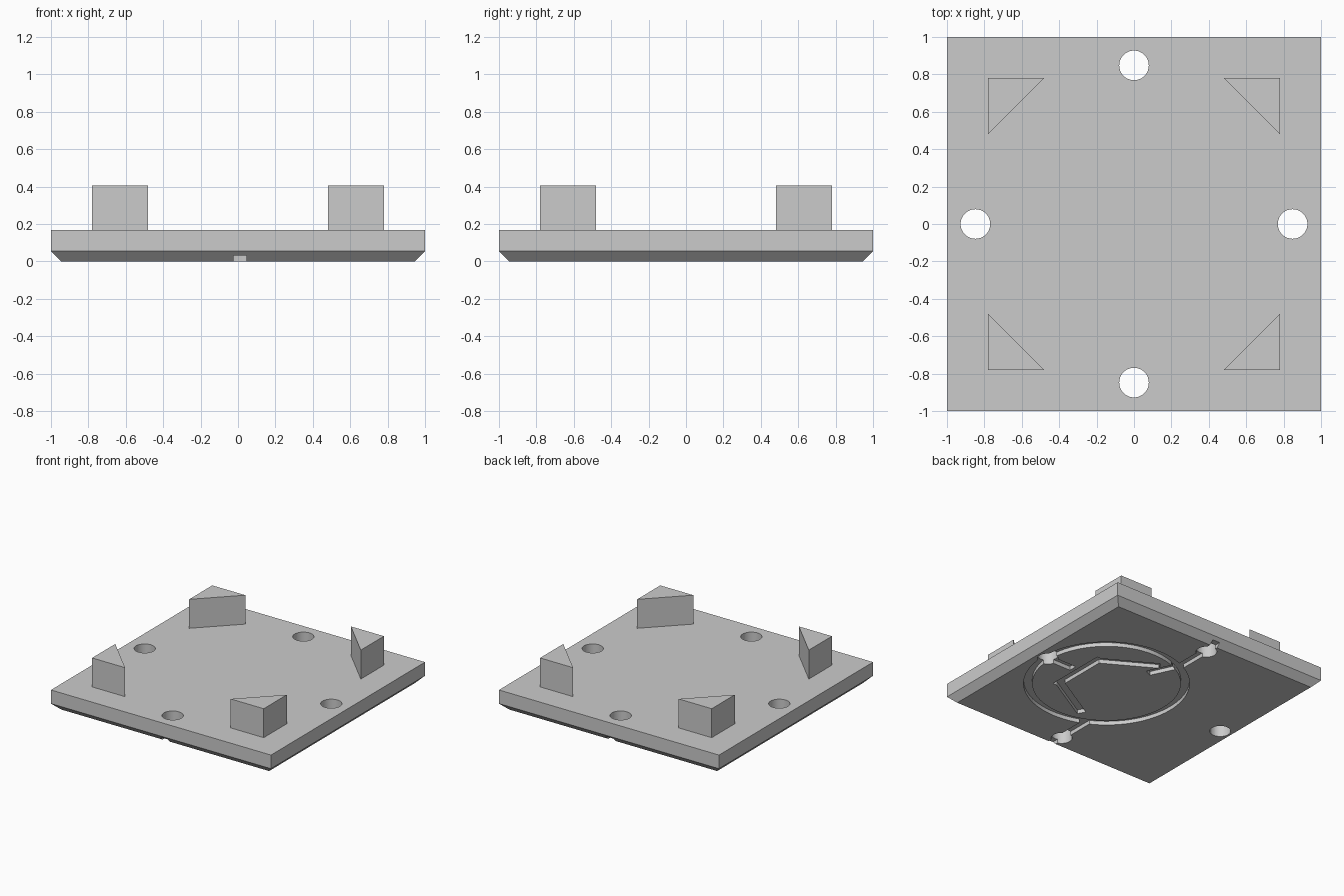
import bpy, bmesh, math
from mathutils import Vector

if "Cube" in bpy.data.objects:
    bpy.data.objects.remove(bpy.data.objects["Cube"], do_unlink=True)

grey = bpy.data.materials.new("plain_grey")
grey.use_nodes = True
grey.diffuse_color = (0.6, 0.6, 0.6, 1)
grey.node_tree.nodes["Principled BSDF"].inputs["Base Color"].default_value = (0.6, 0.6, 0.6, 1)

PLATE_TOP, POST_TOP = 0.167, 0.405
CHAMFER, GROOVE_DEPTH, GROOVE_WIDTH = 0.055, 0.032, 0.068
HOLE_DISTANCE, HOLE_RADIUS = 0.848, 0.079
BELOW = -0.1


def finish(name, bm):
    bmesh.ops.recalc_face_normals(bm, faces=bm.faces)
    mesh = bpy.data.meshes.new(name)
    bm.to_mesh(mesh)
    bm.free()
    mesh.materials.append(grey)
    obj = bpy.data.objects.new(name, mesh)
    bpy.context.collection.objects.link(obj)
    return obj


def prism(name, outline, low, high):
    bm = bmesh.new()
    face = bm.faces.new([bm.verts.new((x, y, low)) for x, y in outline])
    top = bmesh.ops.extrude_face_region(bm, geom=[face])["geom"]
    verts = [v for v in top if isinstance(v, bmesh.types.BMVert)]
    bmesh.ops.translate(bm, verts=verts, vec=(0, 0, high - low))
    return finish(name, bm)


def circle(x, y, radius, sides=64):
    angles = [math.tau * i / sides for i in range(sides)]
    return [(x + radius * math.cos(a), y + radius * math.sin(a)) for a in angles]


def groove(start, end):
    a, b = Vector(start), Vector(end)
    along = (b - a).normalized()
    side = Vector((-along.y, along.x)) * GROOVE_WIDTH / 2
    return prism("groove_cutter", [a - side, b - side, b + side, a + side], BELOW, GROOVE_DEPTH)


def ring_groove(x, inner, outer):
    bm = bmesh.new()
    section = [(inner, BELOW), (outer, BELOW), (outer, GROOVE_DEPTH), (inner, GROOVE_DEPTH)]
    verts = [bm.verts.new((x + r, 0, z)) for r, z in section]
    edges = [bm.edges.new((verts[i], verts[(i + 1) % 4])) for i in range(4)]
    bmesh.ops.spin(bm, geom=verts + edges, cent=(x, 0, 0), axis=(0, 0, 1),
                   angle=math.tau, steps=96, use_merge=True)
    bmesh.ops.remove_doubles(bm, verts=bm.verts, dist=0.0001)
    return finish("ring_cutter", bm)


# Base plate with chamfered lower edges
bm = bmesh.new()
bmesh.ops.create_cube(bm, size=2)
for v in bm.verts:
    v.co.z = PLATE_TOP if v.co.z > 0 else 0
lower = [e for e in bm.edges if all(v.co.z == 0 for v in e.verts)]
bmesh.ops.bevel(bm, geom=lower, offset=CHAMFER, segments=1, affect='EDGES')
plate = finish("base_plate", bm)

# Through holes at the middle of each side
cutters = [prism("hole_cutter", circle(x * HOLE_DISTANCE, y * HOLE_DISTANCE, HOLE_RADIUS), BELOW, 0.5)
           for x, y in ((1, 0), (-1, 0), (0, 1), (0, -1))]

# Underside channels: ring, spokes through the holes, and inner branches
cutters.append(ring_groove(0.27, 0.56, 0.625))
cutters.append(groove((0.85, 0.01), (0.61, 0.01)))
cutters.append(groove((0.13, 0.32), (0.04, 0.51)))
cutters.append(groove((0.545, -0.26), (0.545, 0.26)))
for s in (1, -1):
    cutters.append(groove((0.011, s * 0.55), (0.011, s * 1.1)))
    cutters.append(groove((0.56, s * 0.21), (0.13, s * 0.46)))

for cutter in cutters:
    cutter.hide_render = True
    mod = plate.modifiers.new("cut", 'BOOLEAN')
    mod.operation = 'DIFFERENCE'
    mod.solver = 'EXACT'
    mod.object = cutter

# Bake the cuts, then drop the cutters
bpy.context.view_layer.update()
evaluated = plate.evaluated_get(bpy.context.evaluated_depsgraph_get())
cut_mesh = bpy.data.meshes.new_from_object(evaluated)
plate.modifiers.clear()
plate.data = cut_mesh
plate.data.materials.clear()
plate.data.materials.append(grey)
for poly in plate.data.polygons:
    poly.material_index = 0
for cutter in cutters:
    bpy.data.objects.remove(cutter, do_unlink=True)

# Triangular corner posts
for sx, side in ((1, "left"), (-1, "right")):
    for sy, end in ((-1, "front"), (1, "back")):
        corner = [(0.78, 0.78), (0.48, 0.78), (0.78, 0.48)]
        prism(f"{end}_{side}_post", [(sx * x, sy * y) for x, y in corner], PLATE_TOP, POST_TOP)
